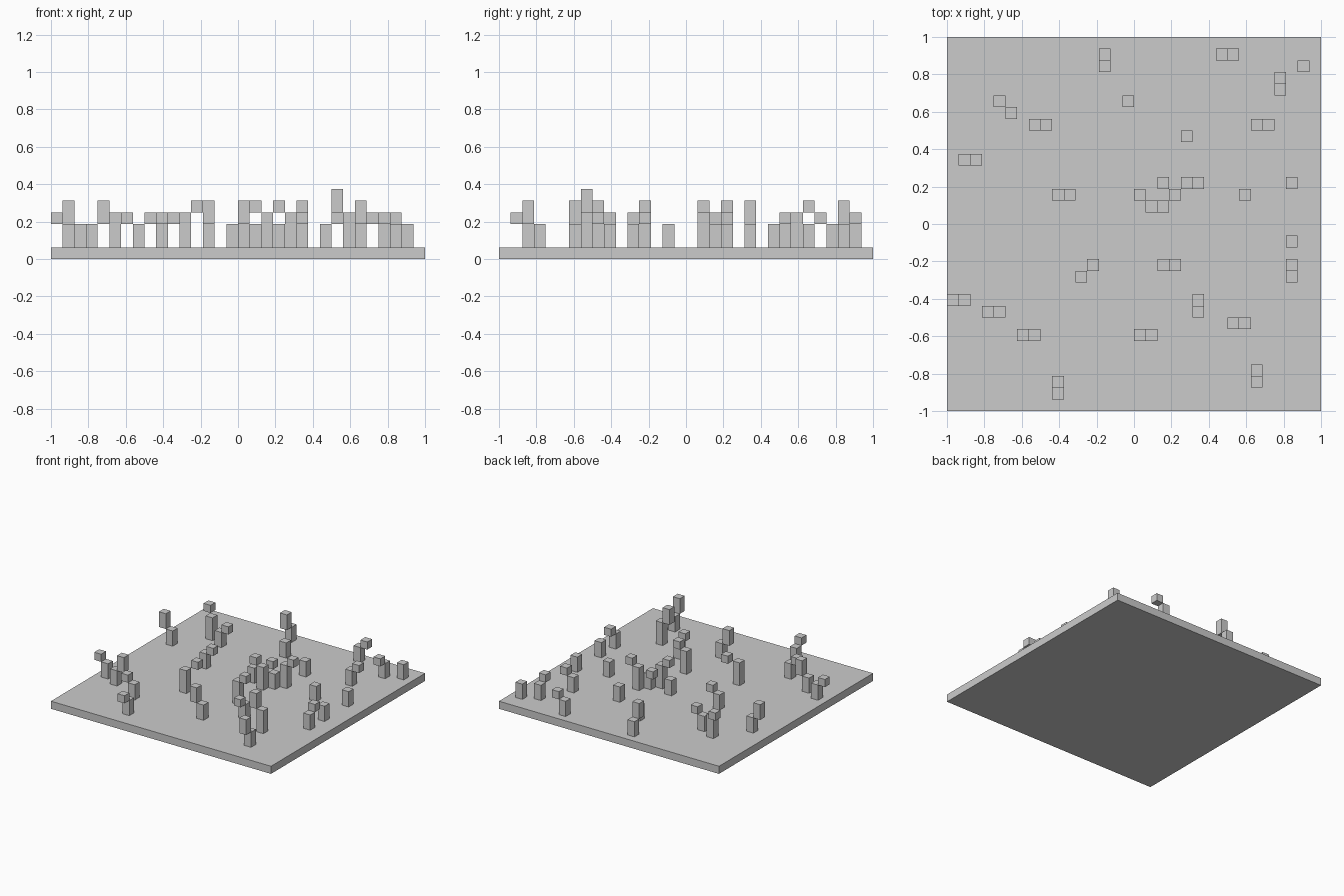
import bpy, bmesh
from mathutils import Matrix, Vector

if "Cube" in bpy.data.objects:
    bpy.data.objects.remove(bpy.data.objects["Cube"])

C = 2 / 32  # one grid cell; the base is 32 x 32 cells and one cell thick


def blocks(name, boxes):
    """One object from boxes given as (cell x, cell y, z start, width, depth, height) in cells."""
    bm = bmesh.new()
    for x, y, z, w, d, h in boxes:
        centre = Vector((x + w / 2 - 16, y + d / 2 - 16, z + h / 2)) * C
        size = Matrix.Diagonal((w * C, d * C, h * C, 1))
        bmesh.ops.create_cube(bm, size=1, matrix=Matrix.Translation(centre) @ size)
    mesh = bpy.data.meshes.new(name)
    bm.to_mesh(mesh)
    bm.free()
    obj = bpy.data.objects.new(name, mesh)
    bpy.context.collection.objects.link(obj)


LEAN = {"N": (0, 1), "S": (0, -1), "E": (1, 0), "W": (-1, 0),
        "NE": (1, 1), "NW": (-1, 1)}

# Plants by (stem height, head height): stem cell and side the head leans to
PLANTS = {
    (2, 1): [(9, 2, "S"), (1, 9, "W"), (7, 6, "W"), (21, 9, "S"), (9, 18, "E"),
             (7, 24, "E"), (23, 30, "E"), (28, 28, "S"), (26, 24, "E"),
             (29, 11, "N"), (19, 18, "NW")],
    (2, 2): [(26, 3, "S"), (3, 8, "E"), (17, 6, "W"), (2, 21, "W"), (13, 30, "S")],
    (3, 1): [(5, 25, "NW"), (18, 12, "E"), (11, 11, "NE"), (18, 17, "W"), (20, 19, "E")],
    (3, 2): [(25, 7, "W")],
}
# Short stems without a head
BARE = [(30, 29), (15, 26), (20, 23), (29, 19), (29, 14), (25, 18), (16, 18)]

stems = [(x, y, 1, 1, 1, 2) for x, y in BARE]
heads = []
for (stem_h, head_h), cells in PLANTS.items():
    for x, y, side in cells:
        dx, dy = LEAN[side]
        stems.append((x, y, 1, 1, 1, stem_h))
        heads.append((x + dx, y + dy, 1 + stem_h, 1, 1, head_h))

# Ground slab, upright stems, offset heads
blocks("base_slab", [(0, 0, 0, 32, 32, 1)])
blocks("stems", stems)
blocks("heads", heads)
